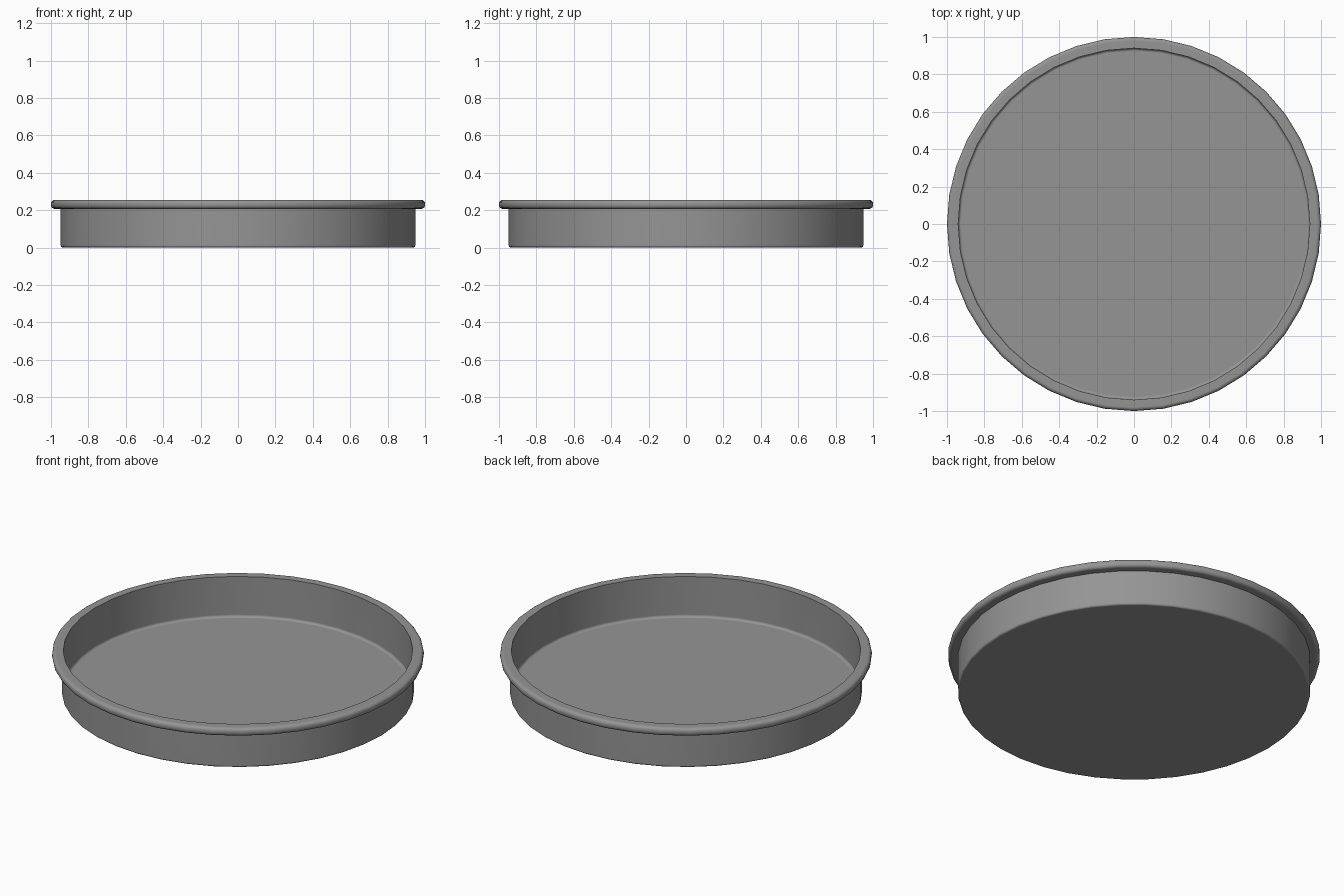
import bpy, bmesh, math

if "Cube" in bpy.data.objects:
    bpy.data.objects.remove(bpy.data.objects["Cube"])

SIDES = 40


def arc(cx, cz, r, start, end, steps=4):
    """Points of a rounded corner, angles in degrees."""
    return [(cx + r * math.cos(math.radians(start + (end - start) * i / steps)),
             cz + r * math.sin(math.radians(start + (end - start) * i / steps)))
            for i in range(steps + 1)]


def lathe(name, profile):
    """Revolve an (r, z) profile around z and cap it at both ends."""
    bm = bmesh.new()
    rings = []
    for r, z in profile:
        rings.append([bm.verts.new((r * math.cos(math.tau * i / SIDES),
                                    r * math.sin(math.tau * i / SIDES), z))
                      for i in range(SIDES)])
    for a, b in zip(rings, rings[1:]):
        for i in range(SIDES):
            j = (i + 1) % SIDES
            bm.faces.new((a[i], a[j], b[j], b[i]))
    bm.faces.new(rings[0][::-1])
    bm.faces.new(rings[-1])
    bmesh.ops.recalc_face_normals(bm, faces=bm.faces)
    mesh = bpy.data.meshes.new(name)
    bm.to_mesh(mesh)
    bm.free()
    obj = bpy.data.objects.new(name, mesh)
    bpy.context.collection.objects.link(obj)
    bpy.context.view_layer.objects.active = obj
    obj.select_set(True)
    bpy.ops.object.shade_smooth_by_angle(angle=math.radians(35))
    # Keep the large flat faces evenly shaded
    weighted = obj.modifiers.new("weighted_normals", 'WEIGHTED_NORMAL')
    weighted.keep_sharp = True
    return obj


# Underside corner, outer wall, rolled rim, inner wall, floor fillet
profile = (arc(0.936, 0.012, 0.012, -90, 0)
           + [(0.948, 0.207)]
           + arc(0.98, 0.227, 0.02, -90, 0)
           + arc(0.98, 0.235, 0.02, 0, 90)
           + [(0.94, 0.255)]
           + arc(0.925, 0.03, 0.015, 0, -90))
tray = lathe("round_tray", profile)

# Dark grey metal
dark_grey = bpy.data.materials.new("dark_grey")
dark_grey.diffuse_color = (0.3, 0.3, 0.3, 1)
dark_grey.use_nodes = True
dark_grey.node_tree.nodes["Principled BSDF"].inputs["Base Color"].default_value = dark_grey.diffuse_color
tray.data.materials.append(dark_grey)
